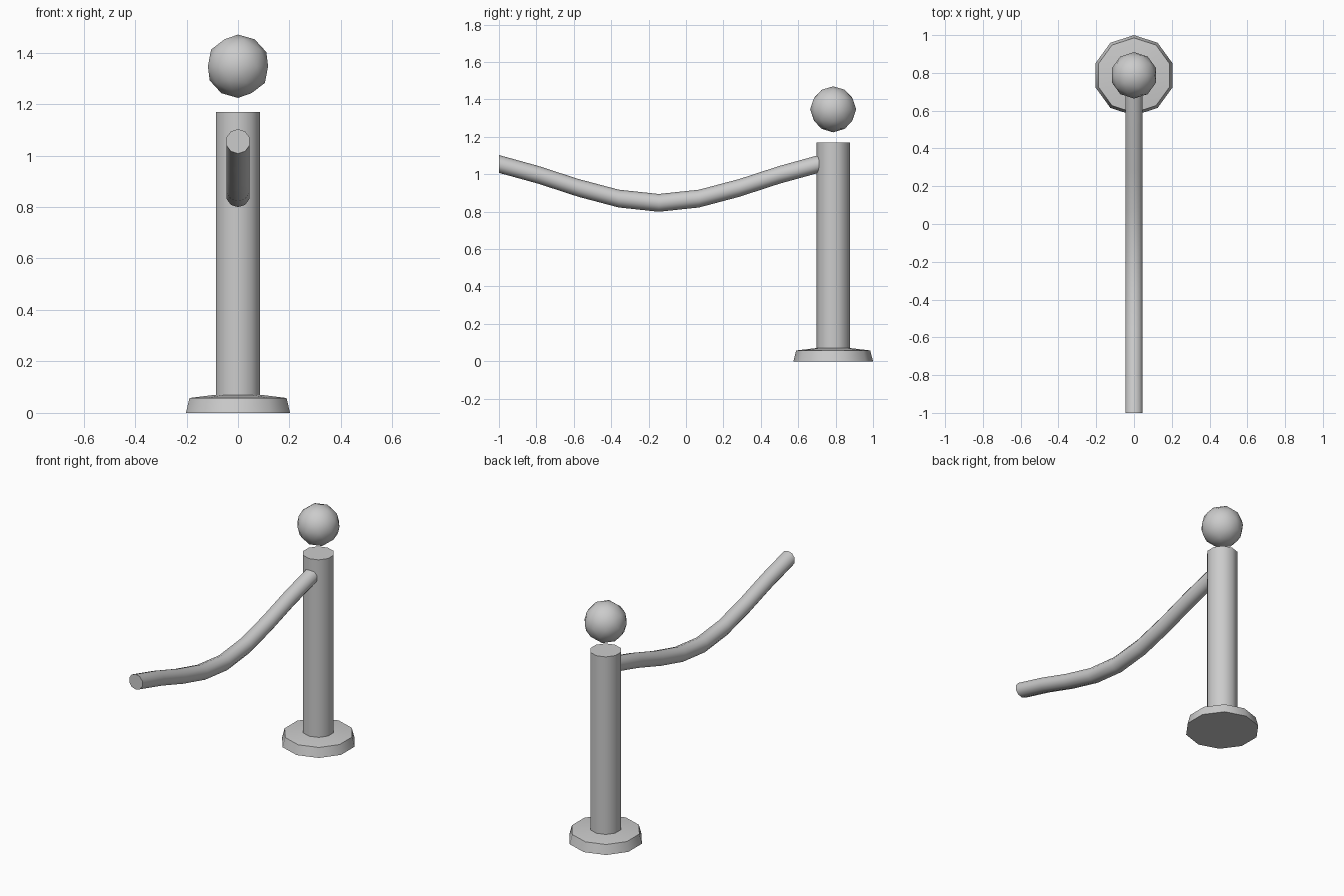
import bpy, bmesh
from math import sin, cos, pi, radians

if "Cube" in bpy.data.objects:
    bpy.data.objects.remove(bpy.data.objects["Cube"])

SIDES = 10
POST_Y = 0.787


def skin(name, rings):
    """Bridge a list of equal-sided rings and cap both ends."""
    bm = bmesh.new()
    loops = [[bm.verts.new(p) for p in ring] for ring in rings]
    for a, b in zip(loops, loops[1:]):
        for i in range(SIDES):
            j = (i + 1) % SIDES
            bm.faces.new((a[i], a[j], b[j], b[i]))
    bm.faces.new(loops[0][::-1])
    bm.faces.new(loops[-1])
    bmesh.ops.recalc_face_normals(bm, faces=bm.faces)
    me = bpy.data.meshes.new(name)
    bm.to_mesh(me)
    bm.free()
    ob = bpy.data.objects.new(name, me)
    bpy.context.collection.objects.link(ob)
    smooth(ob)


def smooth(ob):
    bpy.ops.object.select_all(action='DESELECT')
    ob.select_set(True)
    bpy.context.view_layer.objects.active = ob
    bpy.ops.object.shade_smooth_by_angle(angle=radians(40))


ANGLES = [pi / 2 + 2 * pi * i / SIDES for i in range(SIDES)]


def lathe(name, profile):
    skin(name, [[(r * cos(a), POST_Y + r * sin(a), z) for a in ANGLES]
                for r, z in profile])


# Tapered foot plate and upright post
lathe("base", [(0.213, 0), (0.198, 0.058), (0.095, 0.07)])
lathe("post", [(0.09, 0.06), (0.09, 1.17)])

# Ball floating above the post
bpy.ops.mesh.primitive_ico_sphere_add(subdivisions=2, radius=0.123,
                                      location=(0, POST_Y, 1.347))
ball = bpy.context.object
ball.name = "ball_finial"
smooth(ball)

# Sagging rope, symmetric about its lowest point, with upright end cuts
half = [(0.0, 0.847), (0.215, 0.87), (0.43, 0.927), (0.645, 0.997), (0.855, 1.055)]
path = [(-d, z) for d, z in half[:0:-1]] + half
skin("rope", [[(0.0475 * cos(a), -0.145 + d, z + 0.0475 * sin(a)) for a in ANGLES]
              for d, z in path])
